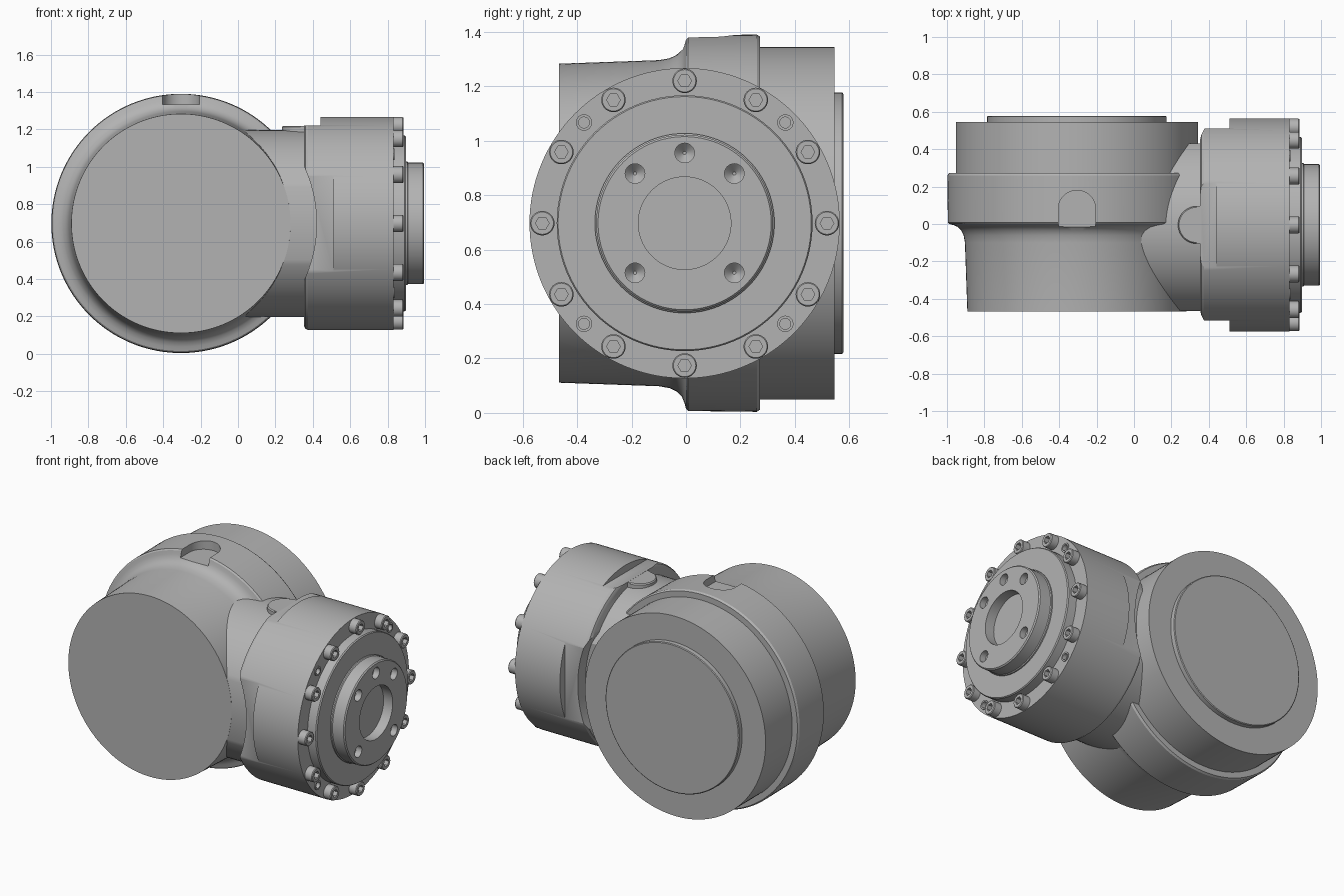
import bpy
import bmesh
from math import cos, sin, pi, radians
from mathutils import Vector

if "Cube" in bpy.data.objects:
    bpy.data.objects.remove(bpy.data.objects["Cube"], do_unlink=True)

GREY = (0.45, 0.45, 0.45, 1)
metal = bpy.data.materials.new("cast grey metal")
metal.use_nodes = True
metal.diffuse_color = GREY
metal.node_tree.nodes["Principled BSDF"].inputs["Base Color"].default_value = GREY

MID = 0.697                                  # height of both axes
DRUM = Vector((-0.305, 0, MID))              # drum axis runs along y
OUT = Vector((0, -0.005, MID))               # output axis runs along x


def finish(name, bm):
    bmesh.ops.recalc_face_normals(bm, faces=bm.faces)
    mesh = bpy.data.meshes.new(name)
    bm.to_mesh(mesh)
    bm.free()
    mesh.materials.append(metal)
    ob = bpy.data.objects.new(name, mesh)
    bpy.context.collection.objects.link(ob)
    return ob


def turned(name, profile, axis, centre, sides=96):
    """Capped solid turned from (radius, distance along axis) points."""
    bm = bmesh.new()
    rings = []
    for r, t in profile:
        ring = []
        for i in range(sides):
            a = 2 * pi * i / sides
            c, s = r * cos(a), r * sin(a)
            p = {"x": (t, c, s), "y": (c, t, s), "z": (c, s, t)}[axis]
            ring.append(bm.verts.new(Vector(p) + Vector(centre)))
        rings.append(ring)
    for lo, hi in zip(rings, rings[1:]):
        for i in range(sides):
            j = (i + 1) % sides
            bm.faces.new((lo[i], lo[j], hi[j], hi[i]))
    bm.faces.new(rings[0])
    bm.faces.new(rings[-1])
    return finish(name, bm)


def block(name, low, high):
    bm = bmesh.new()
    bmesh.ops.create_cube(bm, size=1)
    for v in bm.verts:
        v.co = [(h if c > 0 else l) for c, l, h in zip(v.co, low, high)]
    return finish(name, bm)


def select(ob):
    bpy.ops.object.select_all(action="DESELECT")
    ob.select_set(True)
    bpy.context.view_layer.objects.active = ob


def boolean(ob, tools, operation="DIFFERENCE"):
    for tool in tools:
        tool.hide_render = True
        mod = ob.modifiers.new("cut", "BOOLEAN")
        mod.operation = operation
        mod.solver = "EXACT"
        mod.object = tool
        select(ob)
        bpy.ops.object.modifier_apply(modifier=mod.name)
        bpy.data.objects.remove(tool, do_unlink=True)


def smooth(ob):
    select(ob)
    bpy.ops.object.shade_smooth_by_angle(angle=radians(28))


def around(radius, degrees):
    a = radians(degrees)
    return OUT + Vector((0, radius * cos(a), radius * sin(a)))


# Main drum: drafted front barrel, filleted collar, rear barrel
drum = turned("main_drum", [
    (0.586, -0.467), (0.599, -0.1), (0.606, -0.06), (0.618, -0.035), (0.636, -0.016),
    (0.66, -0.006), (0.682, 0), (0.69, 0.008), (0.693, 0.26), (0.685, 0.272),
    (0.648, 0.272), (0.648, 0.545)], "y", DRUM, 128)
notch = [block("notch_box", (-0.405, -0.1, 1.332), (-0.205, 0.08, 1.5)),
         turned("notch_end", [(0.1, 1.332), (0.1, 1.5)], "z", (-0.305, 0.08, 0), 48)]
boolean(drum, notch)
smooth(drum)

# Rear cover plate
smooth(turned("rear_cover", [(0.48, 0.53), (0.48, 0.574), (0.475, 0.578)], "y", DRUM))

# Neck joining the drum to the output housing, flat at front and back
neck = turned("neck", [(0.5, -0.2), (0.5, 0.5)], "x", OUT)
boolean(neck, [block("front_trim", (-1, -1, 0), (1, -0.466, 2)),
               block("rear_trim", (-1, 0.43, 0), (1, 1, 2))])
smooth(neck)

# Output housing: clearance arc around the drum, side flats and top flat
housing = turned("output_housing", [
    (0.545, 0.352), (0.562, 0.36), (0.57, 0.375), (0.57, 0.832)], "x", OUT, 128)
boolean(housing, [
    turned("drum_clearance", [(0.725, -1), (0.725, 1)], "y", DRUM, 128),
    block("front_flat", (0, -1, 0), (0.51, -0.515, 2)),
    block("rear_flat", (0, 0.51, 0), (0.51, 1, 2)),
    block("top_flat", (0, -0.5, 1.22), (0.44, 0.5, 2))])
boolean(housing, [turned("pin_hole", [(0.03, 0.78), (0.03, 0.9)], "x", around(0.523, a), 24)
                  for a in (45, 135, 225, 315)])
smooth(housing)

# Rounded pad on top of the neck
pad = turned("top_pad", [(0.1, 1.05), (0.1, 1.212), (0.094, 1.219)], "z", (0.335, -0.005, 0), 48)
boolean(pad, [block("pad_tail", (0.335, -0.105, 1.05), (0.46, 0.095, 1.219))], "UNION")
smooth(pad)

# Raised output disc
smooth(turned("output_disc", [(0.47, 0.8), (0.47, 0.89), (0.465, 0.897)], "x", OUT))

# Output hub with centre recess and conical-bottom screw holes
hub = turned("output_hub", [
    (0.33, 0.88), (0.33, 0.905), (0.325, 0.91), (0.325, 0.988), (0.318, 0.995)], "x", OUT)
boolean(hub, [turned("centre_recess", [(0.17, 0.93), (0.17, 1.1)], "x", OUT)])
boolean(hub, [turned("screw_hole", [(0.006, 0.925), (0.036, 0.955), (0.036, 1.1)],
                     "x", around(0.258, a), 32) for a in (45, 90, 135, 225, 315)])
smooth(hub)

# Ring of socket-head bolts sharing one mesh
bolt = turned("flange_bolt", [(0.045, 0.82), (0.045, 0.88), (0.041, 0.885)], "x", (0, 0, 0), 32)
boolean(bolt, [turned("hex_socket", [(0.025, 0.855), (0.025, 0.95)], "x", (0, 0, 0), 6)])
smooth(bolt)
for i in range(12):
    ob = bolt if i == 0 else bolt.copy()
    if i:
        bpy.context.collection.objects.link(ob)
    ob.name = f"flange_bolt_{i + 1}"
    ob.location = around(0.523, 30 * i)

# Sleeves lining the pin holes
for i, a in enumerate((45, 135, 225, 315)):
    sleeve = turned(f"pin_sleeve_{i + 1}", [(0.03, 0.775), (0.03, 0.838)], "x", around(0.523, a), 24)
    boolean(sleeve, [turned("sleeve_bore", [(0.02, 0.795), (0.02, 0.9)], "x", around(0.523, a), 24)])
    smooth(sleeve)
